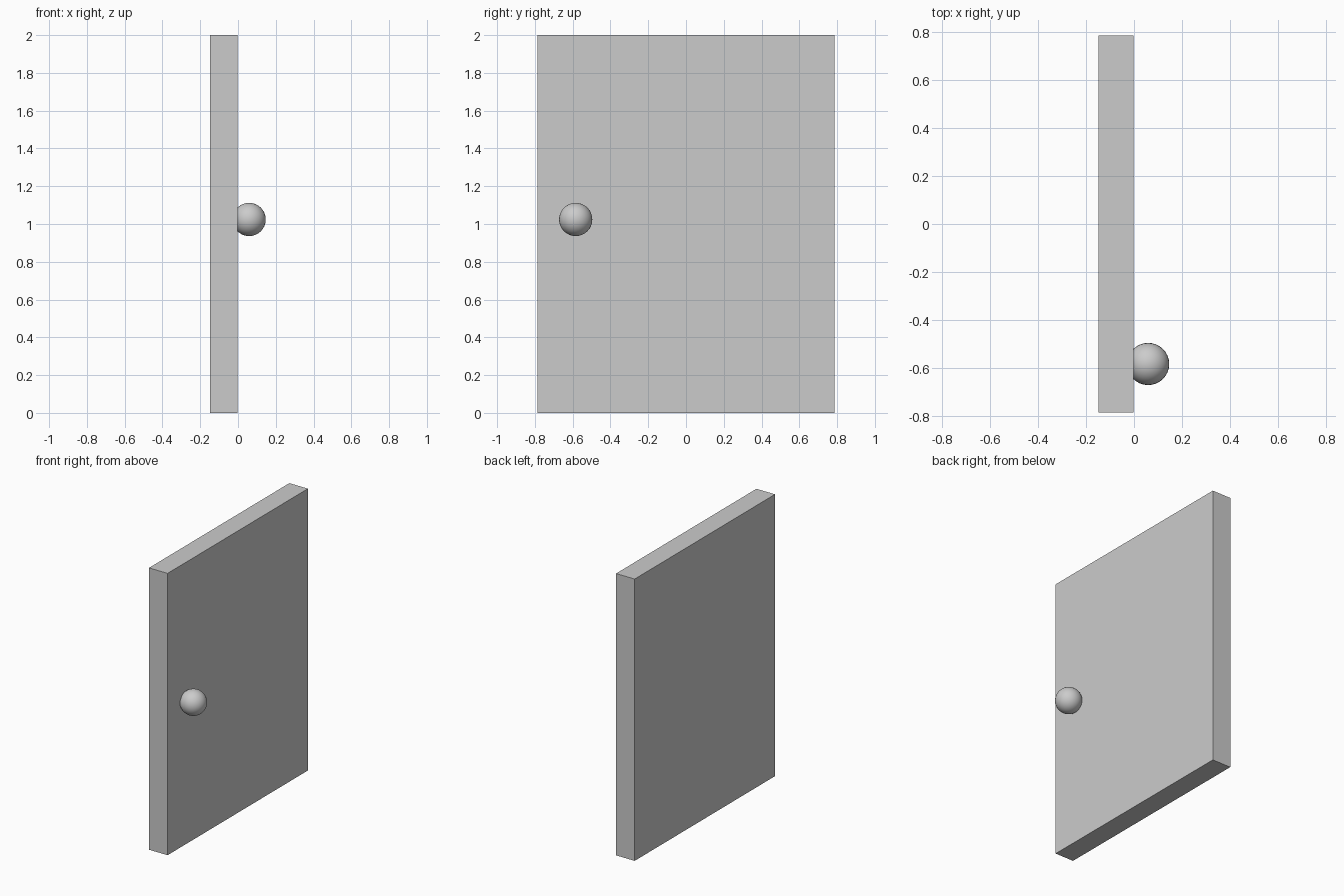
import bpy

if "Cube" in bpy.data.objects:
    bpy.data.objects.remove(bpy.data.objects["Cube"])

# Door panel: flat slab standing on the ground
bpy.ops.mesh.primitive_cube_add(size=1, location=(-0.075, 0, 1))
panel = bpy.context.object
panel.name = "door_panel"
panel.scale = (0.146, 1.574, 2.0)
bpy.ops.object.transform_apply(location=False, rotation=False, scale=True)

# Round knob, partly sunk into the +x face
bpy.ops.mesh.primitive_uv_sphere_add(segments=32, ring_count=16, radius=0.088,
                                     location=(0.059, -0.584, 1.024))
knob = bpy.context.object
knob.name = "door_knob"
bpy.ops.object.shade_smooth()
